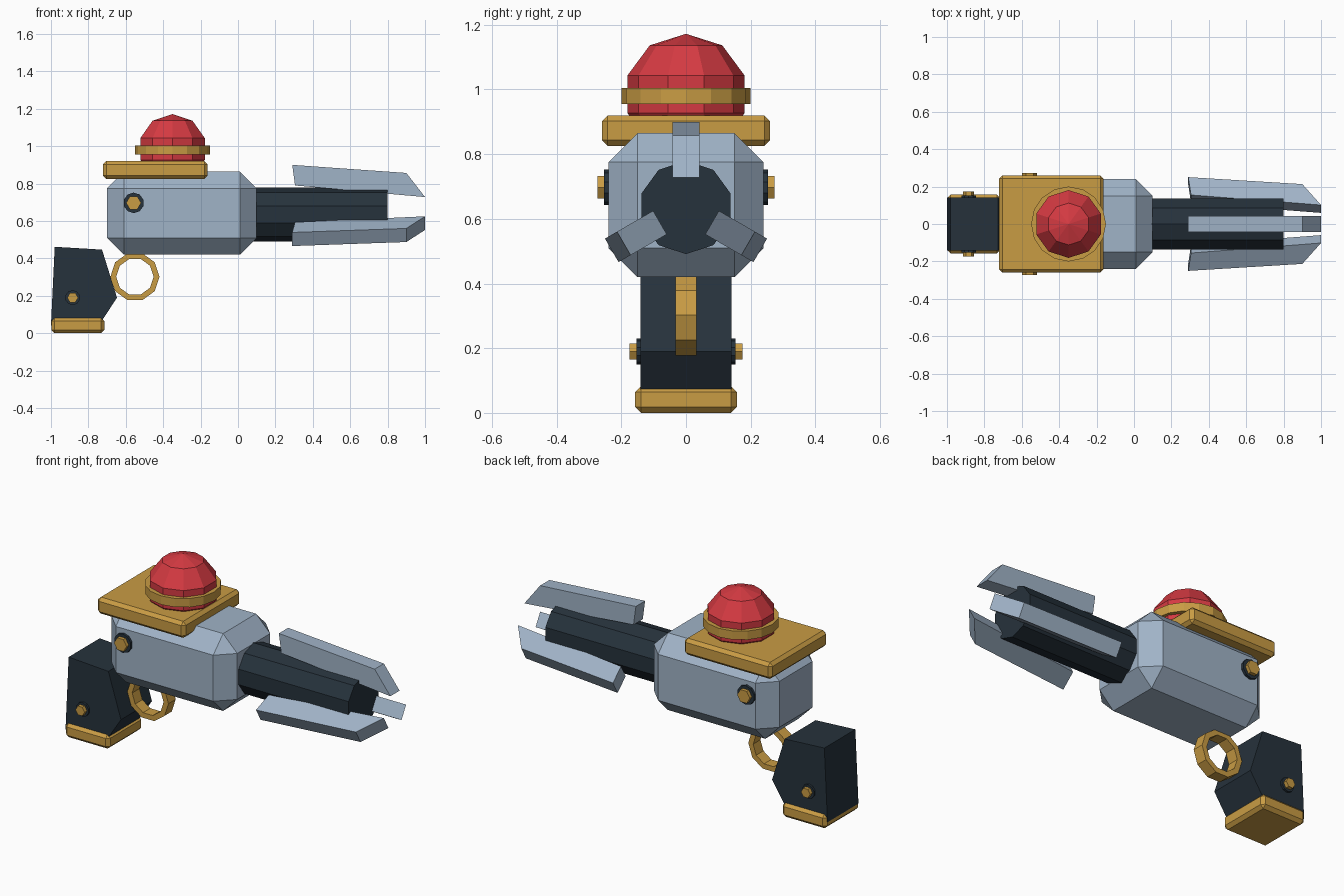
import bpy, bmesh, math
from mathutils import Matrix, Vector

if "Cube" in bpy.data.objects:
    bpy.data.objects.remove(bpy.data.objects["Cube"])


def material(name, rgb):
    def lin(c):
        c /= 255
        return c / 12.92 if c <= 0.04045 else ((c + 0.055) / 1.055) ** 2.4
    m = bpy.data.materials.new(name)
    m.diffuse_color = (*[lin(c) for c in rgb], 1)
    m.use_nodes = True
    m.node_tree.nodes["Principled BSDF"].inputs["Base Color"].default_value = m.diffuse_color
    return m


STEEL = material("steel blue", (160, 179, 199))
GOLD = material("brass", (201, 156, 68))
RED = material("red", (213, 58, 66))
DARK = material("dark slate", (38, 50, 60))


def finish(name, bm, mat):
    bmesh.ops.recalc_face_normals(bm, faces=bm.faces[:])
    me = bpy.data.meshes.new(name)
    bm.to_mesh(me)
    bm.free()
    me.materials.append(mat)
    ob = bpy.data.objects.new(name, me)
    bpy.context.collection.objects.link(ob)
    return ob


def bevel_box(name, lo, hi, bevel, mat):
    lo, hi = Vector(lo), Vector(hi)
    bm = bmesh.new()
    bmesh.ops.create_cube(bm, size=1)
    for v in bm.verts:
        v.co = (lo + hi) / 2 + v.co * (hi - lo)
    bmesh.ops.bevel(bm, geom=bm.edges[:], offset=bevel, segments=1,
                    profile=0.5, affect='EDGES')
    return finish(name, bm, mat)


def extrude_profile(name, pts, half, mat, matrix=Matrix()):
    """Extrude an (x, z) outline from -half to +half along y."""
    bm = bmesh.new()
    f = bm.faces.new([bm.verts.new((x, -half, z)) for x, z in pts])
    r = bmesh.ops.extrude_face_region(bm, geom=[f])
    for v in r["geom"]:
        if isinstance(v, bmesh.types.BMVert):
            v.co.y = half
    bm.transform(matrix)
    return finish(name, bm, mat)


def polygon(cx, cz, r, n, start=0):
    return [(cx + r * math.cos(start + math.tau * i / n),
             cz + r * math.sin(start + math.tau * i / n)) for i in range(n)]


def square_ring(name, n, r_in, r_out, half, mat, matrix):
    """Flat-sided ring around the local z axis."""
    bm = bmesh.new()
    loops = []
    for r, z in ((r_in, -half), (r_out, -half), (r_out, half), (r_in, half)):
        loops.append([bm.verts.new((x, y, z)) for x, y in polygon(0, 0, r, n)])
    for a, b in zip(loops, loops[1:] + loops[:1]):
        for i in range(n):
            j = (i + 1) % n
            bm.faces.new((a[i], a[j], b[j], b[i]))
    bm.transform(matrix)
    return finish(name, bm, mat)


# Chamfered main body
bevel_box("body", (-0.70, -0.24, 0.42), (0.10, 0.24, 0.865), 0.09, STEEL)

# Ten-sided barrel along x
AXIS_Z = 0.635
bm = bmesh.new()
bmesh.ops.create_cone(bm, cap_ends=True, segments=10, radius1=0.144, radius2=0.144, depth=0.75)
zs = max(bm.verts, key=lambda v: v.co.x).co
bm.transform(Matrix.Rotation(-math.atan2(zs.y, zs.x), 4, 'Z'))
bm.transform(Matrix.Translation((0.425, 0, AXIS_Z)) @ Matrix.Rotation(math.pi / 2, 4, 'Y'))
finish("barrel", bm, DARK)

# Three prongs around the barrel
prong = [(0.29, 0.265), (0.90, 0.222), (1.0, 0.093), (0.305, 0.155)]
for i in range(3):
    m = Matrix.Translation((0, 0, AXIS_Z)) @ Matrix.Rotation(math.tau * i / 3, 4, 'X')
    extrude_profile(f"prong_{i + 1}", prong, 0.042, STEEL, m)

# Top plate, lamp dome and its collar
bevel_box("top_plate", (-0.722, -0.26, 0.825), (-0.162, 0.26, 0.92), 0.018, GOLD)
bm = bmesh.new()
bmesh.ops.create_uvsphere(bm, u_segments=10, v_segments=5, radius=0.187)
bm.transform(Matrix.Translation((-0.35, 0, 0.985)) @ Matrix.Diagonal((1.02, 1.02, 1, 1)))
finish("dome", bm, RED)
square_ring("dome_collar", 16, 0.165, 0.2, 0.025, GOLD, Matrix.Translation((-0.35, 0, 0.98)))

# Grip and its butt plate
extrude_profile("grip", [(-0.98, 0.462), (-0.727, 0.447), (-0.647, 0.19),
                         (-0.745, 0.04), (-1.0, 0.04)], 0.141, DARK)
bevel_box("butt_plate", (-0.998, -0.157, 0), (-0.715, 0.157, 0.083), 0.018, GOLD)

# Trigger ring
square_ring("trigger_ring", 10, 0.1, 0.131, 0.033, GOLD,
            Matrix.Translation((-0.551, 0, 0.302)) @ Matrix.Rotation(math.pi / 2, 4, 'X'))

# Bolts with dark washers, running through to both sides
for name, x, z, r_w, y_w, r_b, y_b in (("body", -0.558, 0.697, 0.055, 0.254, 0.04, 0.274),
                                       ("grip", -0.884, 0.19, 0.04, 0.153, 0.029, 0.175)):
    extrude_profile(name + "_washers", polygon(x, z, r_w, 10, math.pi / 10), y_w, DARK)
    extrude_profile(name + "_bolts", polygon(x, z, r_b, 6), y_b, GOLD)
